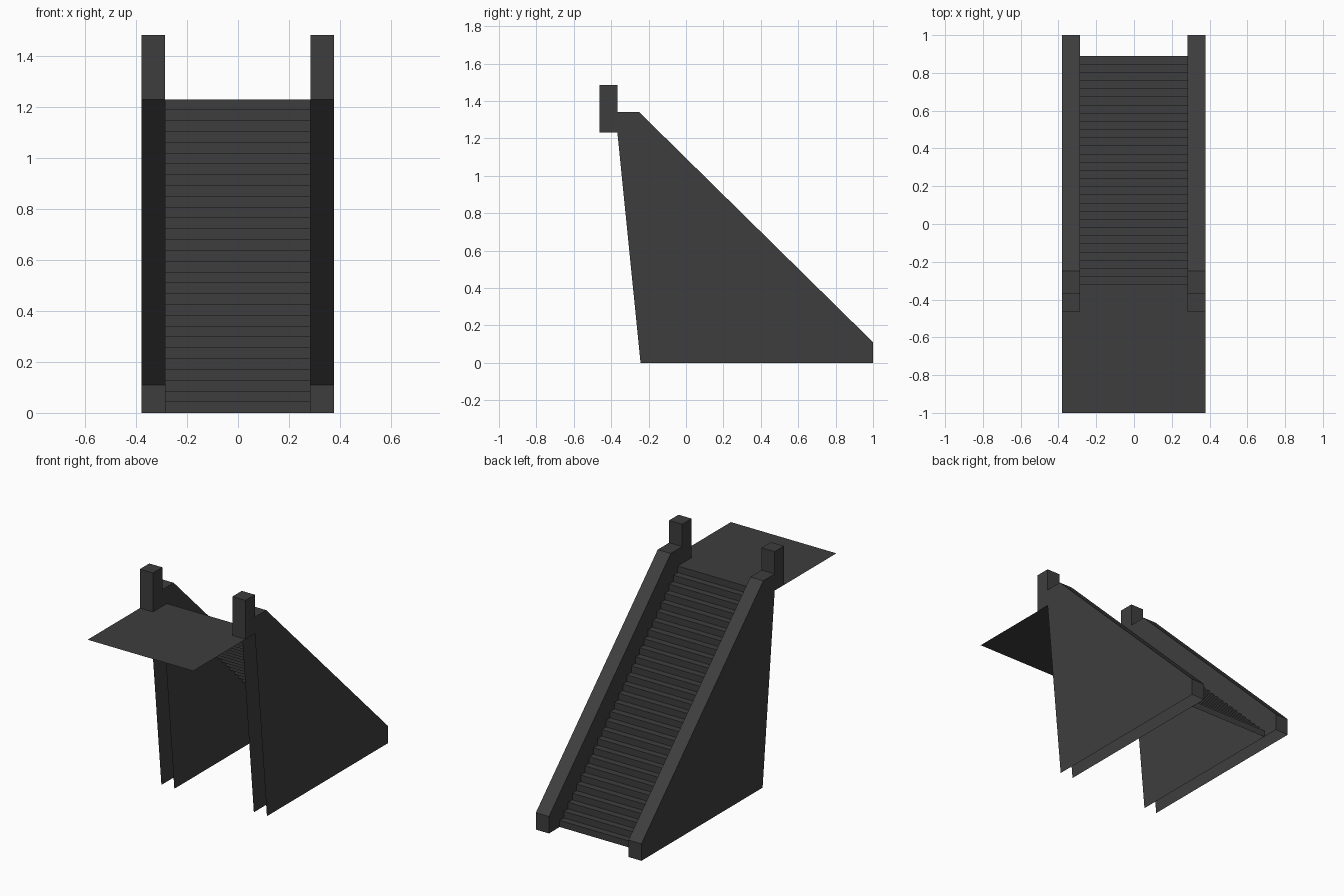
import bpy

default = bpy.data.objects.get("Cube")
if default:
    bpy.data.objects.remove(default, do_unlink=True)

# One dark grey for the whole staircase
grey = bpy.data.materials.new("dark grey")
grey.use_nodes = True
colour = (0.048, 0.048, 0.048, 1)
grey.diffuse_color = colour
grey.node_tree.nodes["Principled BSDF"].inputs["Base Color"].default_value = colour

HEIGHT = 1.232      # landing level
STEPS = 29          # risers
FOOT, HEAD = 0.89, -0.32   # y of first and last riser
WALL_BACK = -0.367
SIDES = {"right": (-0.38, -0.287), "left": (0.284, 0.378)}


def add_object(name, verts, faces):
    mesh = bpy.data.meshes.new(name)
    mesh.from_pydata(verts, [], faces)
    mesh.materials.append(grey)
    mesh.update()
    obj = bpy.data.objects.new(name, mesh)
    bpy.context.collection.objects.link(obj)
    return obj


def strip(name, profile, x0, x1, skip=(), closed=False, ends=False):
    """Sweep a (y, z) profile from x0 to x1, leaving out skipped edges."""
    n = len(profile)
    verts = [(x, y, z) for x in (x0, x1) for y, z in profile]
    faces = [(i, (i + 1) % n, n + (i + 1) % n, n + i)
             for i in range(n if closed else n - 1) if i not in skip]
    if ends:
        faces += [tuple(reversed(range(n))), tuple(range(n, 2 * n))]
    return add_object(name, verts, faces)


# Thin zigzag flight of steps, open underneath
rise = HEIGHT / STEPS
tread = (FOOT - HEAD) / (STEPS - 1)
zigzag = []
for i in range(STEPS):
    y = FOOT - i * tread
    zigzag += [(y, i * rise), (y, (i + 1) * rise)]
strip("stair_flight", zigzag, SIDES["right"][1], SIDES["left"][0])

# Hollow side walls, open at the base and the leaning front, and their posts
wall = [(-0.243, 0), (1, 0), (1, 0.11), (-0.25, 1.34),
        (WALL_BACK, 1.34), (WALL_BACK, HEIGHT)]
post = [(-0.463, HEIGHT), (WALL_BACK, HEIGHT), (WALL_BACK, 1.485), (-0.463, 1.485)]
for side, (x0, x1) in SIDES.items():
    strip(side + "_wall", wall, x0, x1, skip=(0, 5), closed=True, ends=True)
    strip(side + "_post", post, x0, x1, skip=(0,), closed=True, ends=True)

# Landing sheet with a tongue running between the walls to the top step
outer_r, inner_r = SIDES["right"]
inner_l, outer_l = SIDES["left"]
outline = [(outer_r, -1), (outer_l, -1), (outer_l, WALL_BACK), (inner_l, WALL_BACK),
           (inner_l, HEAD), (inner_r, HEAD), (inner_r, WALL_BACK), (outer_r, WALL_BACK)]
add_object("landing", [(x, y, HEIGHT) for x, y in outline], [tuple(range(8))])
